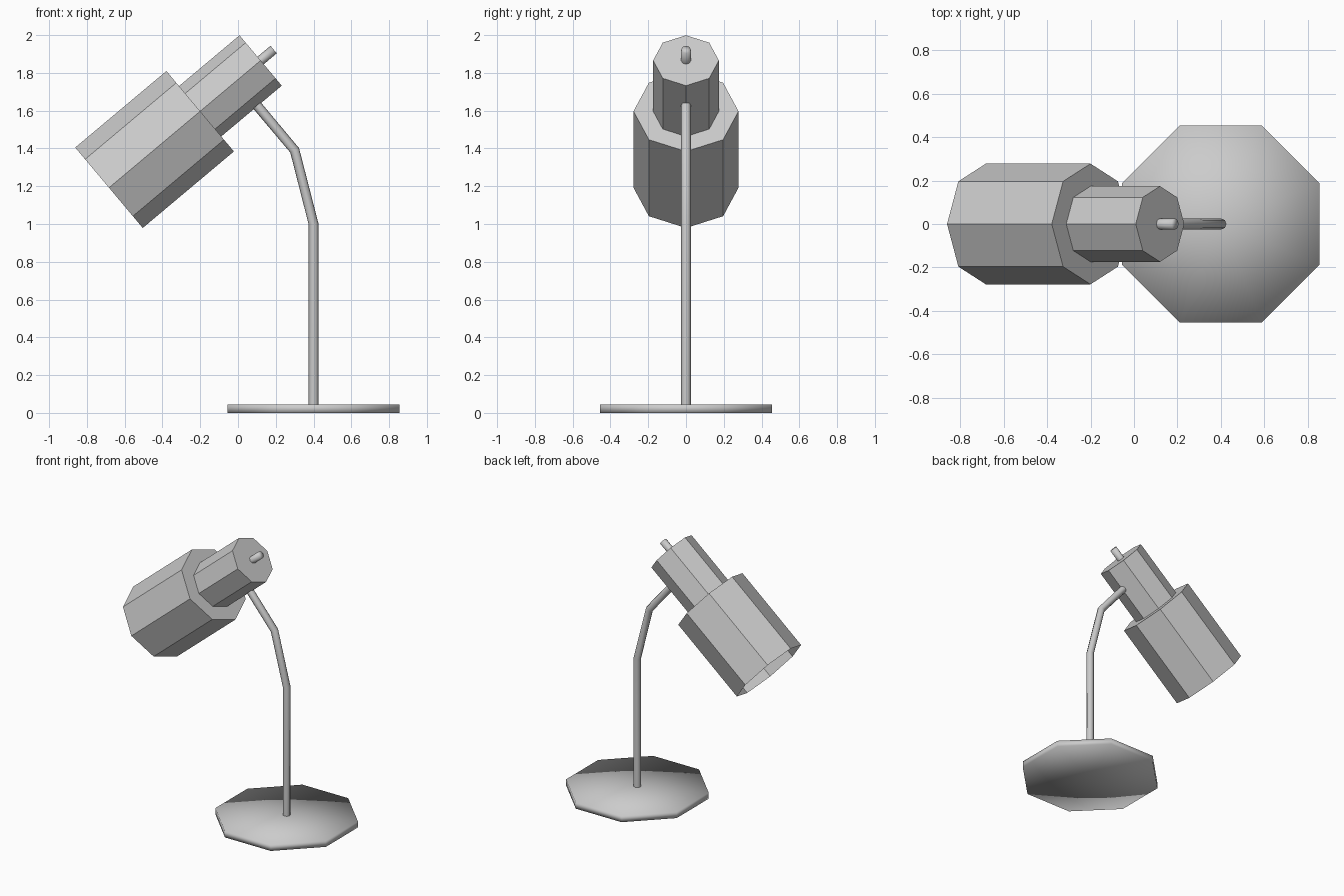
import bpy, bmesh
from math import pi, sin, cos, radians
from mathutils import Matrix, Vector

if "Cube" in bpy.data.objects:
    bpy.data.objects.remove(bpy.data.objects["Cube"], do_unlink=True)

# One painted grey metal for the whole lamp
metal = bpy.data.materials.new("grey_metal")
metal.use_nodes = True
metal.diffuse_color = (0.6, 0.6, 0.6, 1)
metal.node_tree.nodes["Principled BSDF"].inputs["Base Color"].default_value = metal.diffuse_color


def lathe(name, profile, matrix, sides=8, phase=0.0, smooth=False):
    """Turn (radius, height) points round local z; radius 0 closes an end."""
    bm = bmesh.new()
    rings = []
    for r, z in profile:
        if r == 0:
            rings.append([bm.verts.new((0, 0, z))] * sides)
        else:
            angles = [phase + 2 * pi * i / sides for i in range(sides)]
            rings.append([bm.verts.new((r * cos(a), r * sin(a), z)) for a in angles])
    for low, high in zip(rings, rings[1:]):
        for i in range(sides):
            j = (i + 1) % sides
            corners = [low[i], low[j], high[j], high[i]]
            face = bm.faces.new(list(dict.fromkeys(corners)))
            face.smooth = smooth
    bm.transform(matrix)
    mesh = bpy.data.meshes.new(name)
    bm.to_mesh(mesh)
    bm.free()
    mesh.materials.append(metal)
    obj = bpy.data.objects.new(name, mesh)
    bpy.context.collection.objects.link(obj)
    return obj


# Base: softly shaded octagonal plate
base_radius = 0.455 / cos(pi / 8)
lathe("base", [(0, 0), (base_radius, 0), (base_radius, 0.045), (0, 0.045)],
      Matrix.Translation((0.4, 0, 0)), phase=pi / 8, smooth=True)

# Lamp head: open shade stepping in to a closed neck, tilted on one axis
head = Matrix.Translation((-0.683, 0, 1.192)) @ Matrix.Rotation(radians(50), 4, "Y")
shade_end, neck_end = 0.63, 1.048
lathe("shade", [(0.278, 0), (0.278, shade_end), (0.174, shade_end)], head)
lathe("neck", [(0.174, shade_end), (0.174, neck_end), (0, neck_end)], head)

# Switch knob on the end of the neck
knob_end = neck_end + 0.09
lathe("switch_knob", [(0.026, neck_end - 0.01), (0.026, knob_end), (0, knob_end)],
      head, smooth=True)

# Stem: bent tube from the base up to the underside of the neck
curve = bpy.data.curves.new("stem", "CURVE")
curve.dimensions = "3D"
curve.bevel_depth = 0.026
curve.bevel_resolution = 2
curve.use_fill_caps = True
path = [(0.4, 0.03), (0.4, 1.0), (0.3, 1.39), (0.1, 1.628)]
spline = curve.splines.new("POLY")
spline.points.add(len(path) - 1)
for point, (x, z) in zip(spline.points, path):
    point.co = (x, 0, z, 1)
curve.materials.append(metal)
stem = bpy.data.objects.new("stem", curve)
bpy.context.collection.objects.link(stem)
bpy.ops.object.select_all(action="DESELECT")
stem.select_set(True)
bpy.context.view_layer.objects.active = stem
bpy.ops.object.convert(target="MESH")
bpy.ops.object.shade_smooth()
